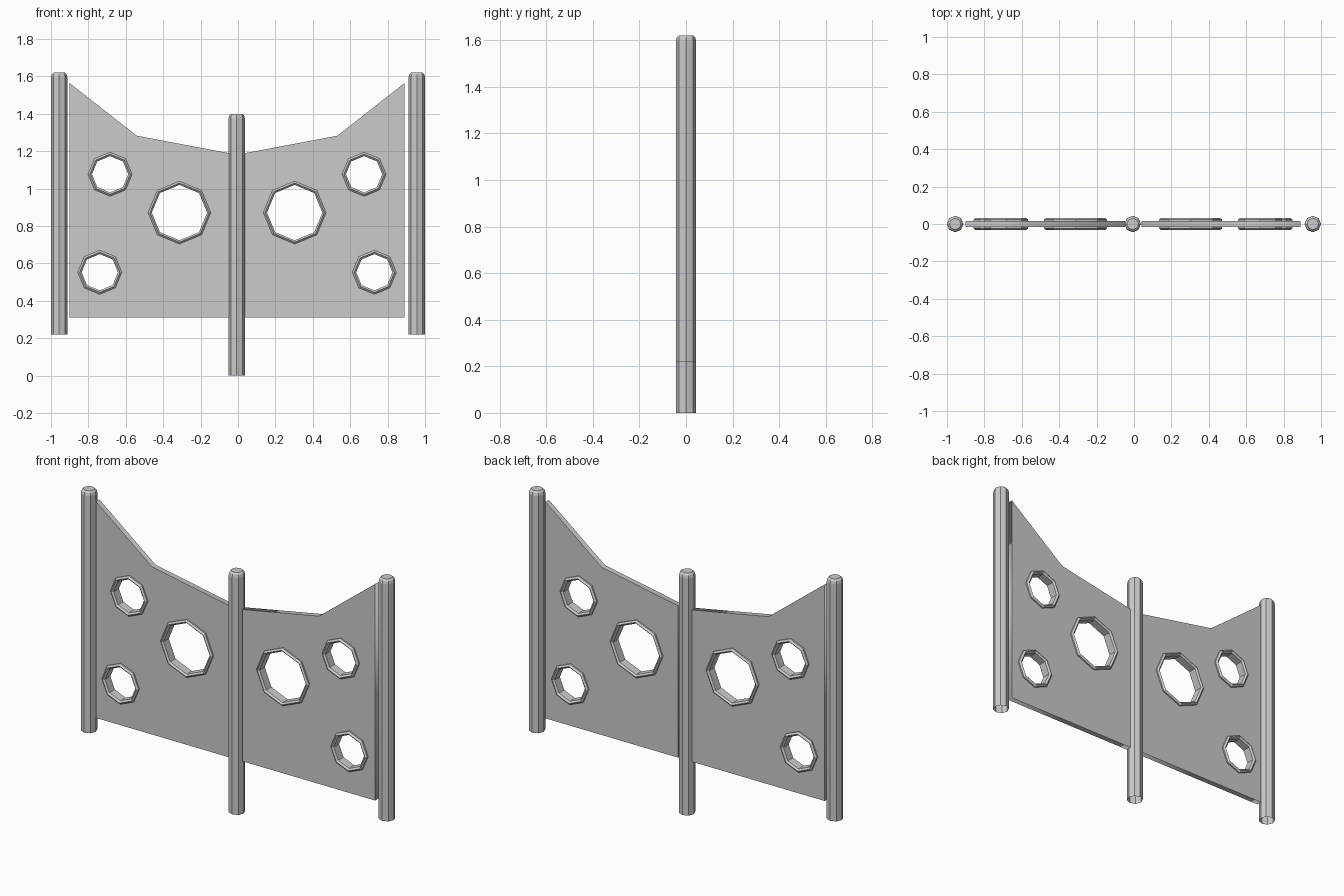
import bpy, bmesh
from math import cos, sin, tau
from mathutils import Vector

if "Cube" in bpy.data.objects:
    bpy.data.objects.remove(bpy.data.objects["Cube"])

SIDES = 8
MID = -0.005   # mirror line of the two panels
HOLES = [(0.308, 0.872, 0.168, 0.020), (0.679, 1.077, 0.118, 0.021), (0.734, 0.553, 0.118, 0.021)]


def lathe(name, profile, place, closed=False, cap=False):
    """Sweep (radius, height) points round an axis with eight flat sides."""
    bm = bmesh.new()
    rings = [[bm.verts.new(place(r * cos(tau * i / SIDES), r * sin(tau * i / SIDES), h))
              for i in range(SIDES)] for r, h in profile]
    pairs = list(zip(rings, rings[1:]))
    if closed:
        pairs.append((rings[-1], rings[0]))
    for a, b in pairs:
        for i in range(SIDES):
            j = (i + 1) % SIDES
            bm.faces.new((a[i], a[j], b[j], b[i]))
    if cap:
        bm.faces.new(rings[-1])
    bmesh.ops.recalc_face_normals(bm, faces=bm.faces)
    mesh = bpy.data.meshes.new(name)
    bm.to_mesh(mesh)
    bm.free()
    obj = bpy.data.objects.new(name, mesh)
    bpy.context.collection.objects.link(obj)
    return obj


# Octagonal posts with rounded tops and open lower ends
def post(name, x, z):
    profile = [(0.044, 0), (0.044, 1.375), (0.040, 1.391), (0.031, 1.40)]
    lathe(name, profile, lambda a, b, h: Vector((x + a, b, z + h)), cap=True)


post("left_post", -0.956, 0.22)
post("centre_post", -0.007, 0.0)
post("right_post", 0.956, 0.22)


# Flat panels with octagonal holes
def panel(name, s):
    curve = bpy.data.curves.new(name, 'CURVE')
    curve.dimensions = '2D'
    curve.fill_mode = 'BOTH'
    curve.extrude = 0.016
    loops = [[(0.044, 0.31), (0.896, 0.31), (0.896, 1.565), (0.536, 1.283), (0.044, 1.19)]]
    for x, z, r, w in HOLES:
        q = r - w / 2
        loops.append([(x + q * cos(tau * i / SIDES), z + q * sin(tau * i / SIDES)) for i in range(SIDES)])
    for pts in loops:
        spline = curve.splines.new('POLY')
        spline.points.add(len(pts) - 1)
        spline.use_cyclic_u = True
        for p, (x, z) in zip(spline.points, pts):
            p.co = (MID + s * x, z, 0, 1)
    obj = bpy.data.objects.new(name, curve)
    obj.rotation_euler.x = tau / 4
    bpy.context.collection.objects.link(obj)
    bpy.ops.object.select_all(action='DESELECT')
    obj.select_set(True)
    bpy.context.view_layer.objects.active = obj
    bpy.ops.object.convert(target='MESH')


# Chamfered rims around each hole
for side, s in (("left", -1), ("right", 1)):
    panel(side + "_panel", s)
    for n, (x, z, r, w) in enumerate(HOLES):
        m, i = r - w / 2, r - w
        profile = [(r, -0.024), (m, -0.033), (i, -0.024), (i, 0.024), (m, 0.033), (r, 0.024)]
        lathe(f"{side}_hole_rim_{n + 1}", profile,
              lambda a, b, h: Vector((MID + s * x + a, h, z + b)), closed=True)
